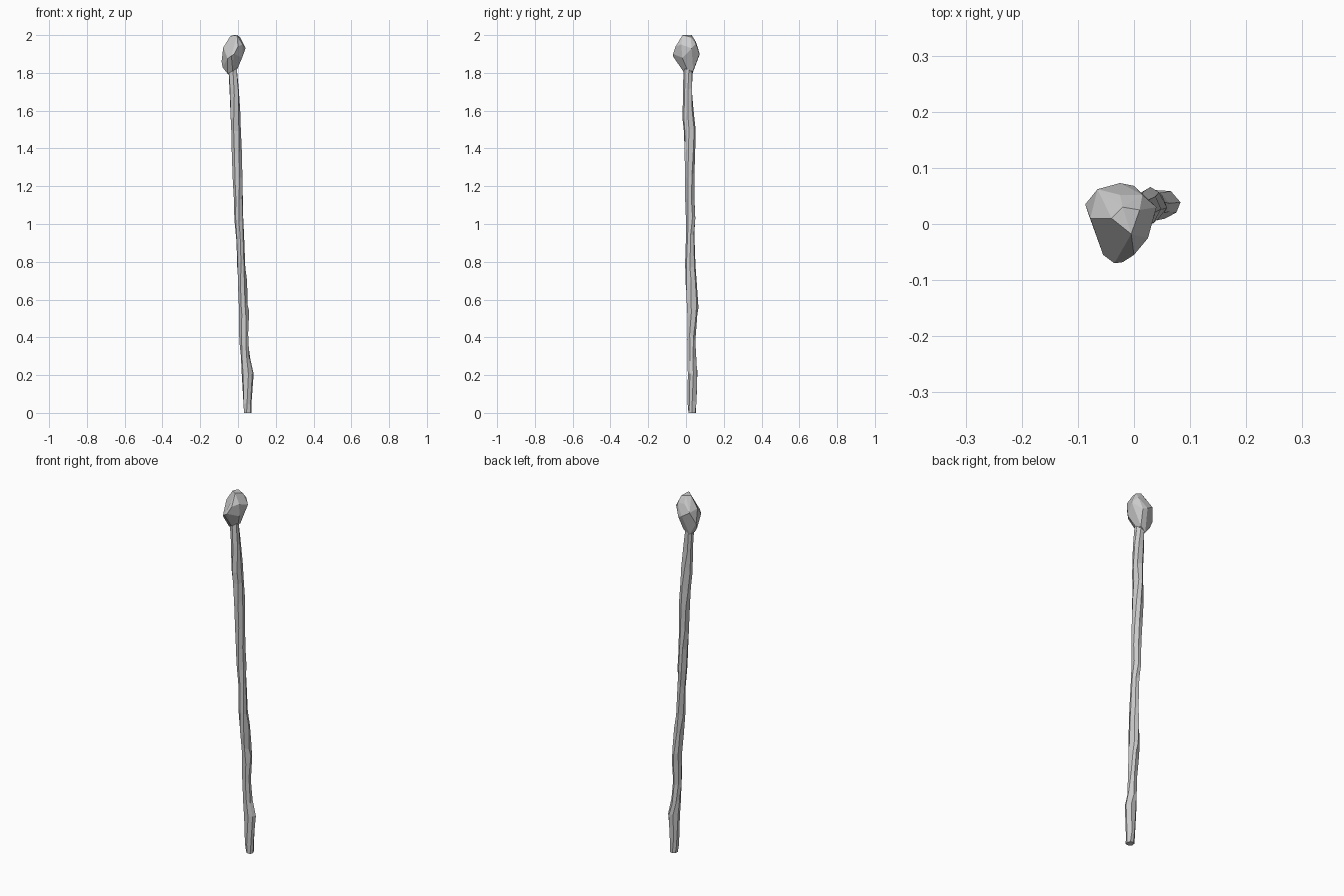
import bpy, bmesh, math, random

random.seed(7)


def finish(bm, name):
    bmesh.ops.recalc_face_normals(bm, faces=bm.faces)
    me = bpy.data.meshes.new(name)
    bm.to_mesh(me)
    bm.free()
    ob = bpy.data.objects.new(name, me)
    bpy.context.collection.objects.link(ob)
    return ob


# Gnarled shaft: height, left/right limits in x, front/back limits in y
sections = [
    (0.00, 0.031, 0.073, 0.010, 0.054),
    (0.06, 0.026, 0.074, 0.008, 0.058),
    (0.21, 0.018, 0.083, 0.007, 0.062),
    (0.28, 0.016, 0.064, 0.007, 0.056),
    (0.40, 0.008, 0.057, 0.006, 0.052),
    (0.52, 0.003, 0.059, 0.006, 0.062),
    (0.58, 0.002, 0.053, 0.003, 0.066),
    (0.68, 0.000, 0.047, -0.003, 0.060),
    (0.78, -0.006, 0.041, -0.004, 0.050),
    (0.92, -0.009, 0.032, 0.001, 0.045),
    (1.03, -0.018, 0.028, -0.002, 0.050),
    (1.14, -0.021, 0.026, -0.006, 0.046),
    (1.25, -0.028, 0.025, -0.009, 0.045),
    (1.38, -0.034, 0.021, -0.010, 0.049),
    (1.48, -0.038, 0.017, -0.015, 0.051),
    (1.58, -0.043, 0.013, -0.019, 0.041),
    (1.70, -0.046, 0.007, -0.018, 0.038),
    (1.80, -0.050, -0.002, -0.015, 0.036),
    (1.87, -0.042, -0.004, -0.010, 0.030),
]
SIDES = 7
bm = bmesh.new()
rings = []
for i, (z, x0, x1, y0, y1) in enumerate(sections):
    ring = []
    for k in range(SIDES):
        a = math.tau * k / SIDES + 0.12 * i + random.uniform(-0.15, 0.15)
        r = random.uniform(0.90, 1.06)
        dz = random.uniform(-0.025, 0.025) if 0 < i < len(sections) - 2 else 0
        ring.append(bm.verts.new(((x0 + x1) / 2 + (x1 - x0) / 2 * r * math.cos(a),
                                  (y0 + y1) / 2 + (y1 - y0) / 2 * r * math.sin(a),
                                  z + dz)))
    rings.append(ring)
for lo, hi in zip(rings, rings[1:]):
    for k in range(SIDES):
        n = (k + 1) % SIDES
        bm.faces.new((lo[k], lo[n], hi[n], hi[k]))
bm.faces.new(rings[0][::-1])
bm.faces.new(rings[-1])
finish(bm, "shaft")

# Faceted stone knob as a convex hull
knob_points = [
    (-0.040, 0.010, 1.995), (-0.005, -0.018, 2.0), (-0.020, 0.030, 2.0), (0.010, 0.025, 1.99),
    (-0.078, 0.010, 1.935), (-0.065, 0.062, 1.925), (-0.025, 0.052, 1.965), (0.015, 0.052, 1.955),
    (0.040, 0.030, 1.93), (0.025, -0.025, 1.95), (0.000, -0.055, 1.94),
    (-0.035, -0.070, 1.89), (-0.020, -0.068, 1.90), (-0.055, -0.055, 1.875),
    (-0.087, 0.035, 1.86), (-0.025, 0.073, 1.90), (0.000, 0.068, 1.89), (0.022, -0.020, 1.88),
    (-0.082, 0.020, 1.83), (-0.055, 0.000, 1.795), (-0.045, 0.032, 1.79),
    (-0.028, -0.016, 1.81), (-0.008, 0.010, 1.81), (-0.012, 0.038, 1.81),
]
bm = bmesh.new()
for p in knob_points:
    bm.verts.new(p)
res = bmesh.ops.convex_hull(bm, input=bm.verts)
loose = [v for v in bm.verts if not v.link_faces]
bmesh.ops.delete(bm, geom=loose, context='VERTS')
bmesh.ops.dissolve_limit(bm, angle_limit=math.radians(9), verts=bm.verts, edges=bm.edges)
finish(bm, "knob")
